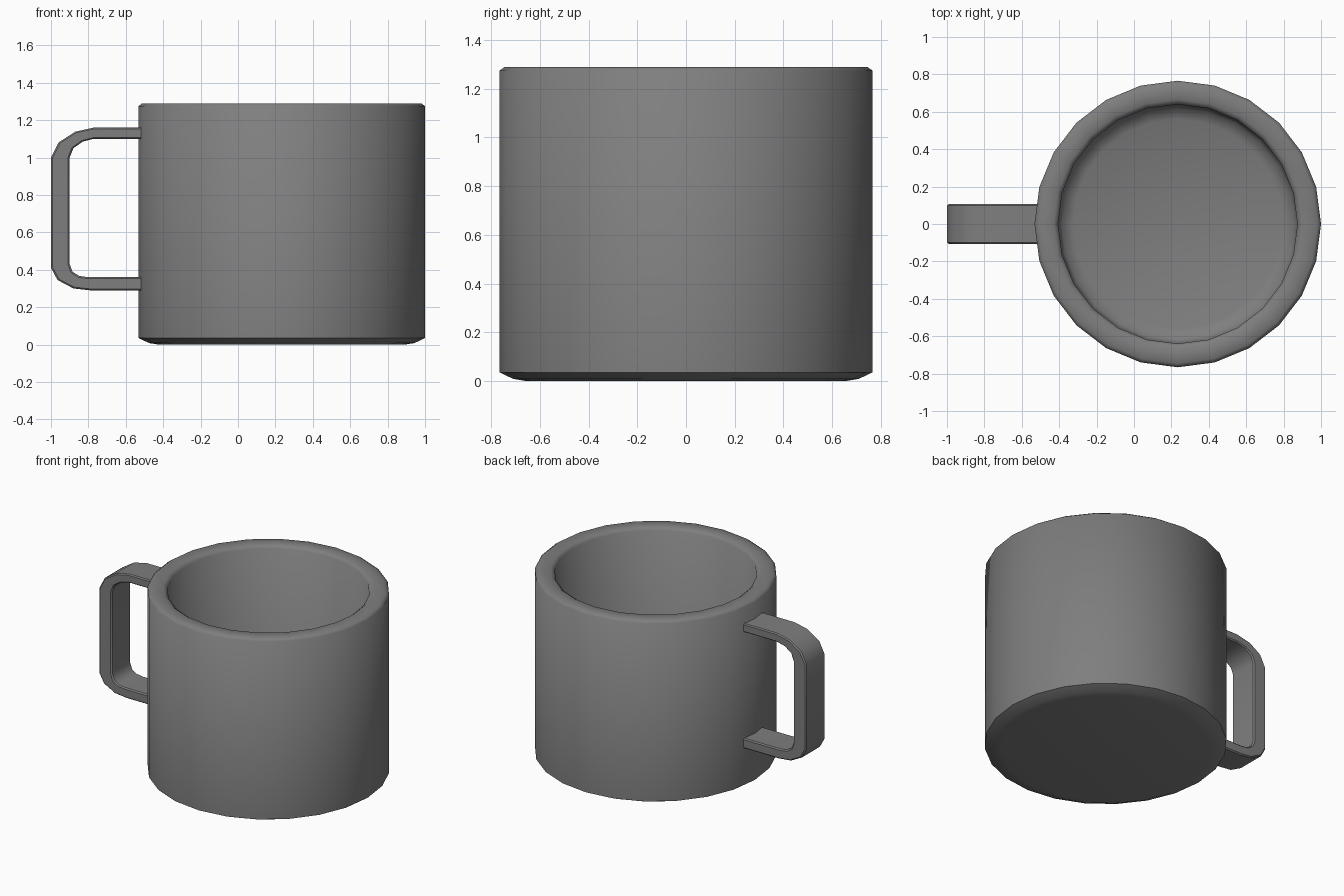
import bpy, bmesh
from math import sin, cos, pi, radians

cube = bpy.data.objects.get("Cube")
if cube:
    bpy.data.objects.remove(cube, do_unlink=True)

grey = bpy.data.materials.new("mid_grey")
grey.use_nodes = True
colour = (0.21, 0.21, 0.21, 1)
grey.diffuse_color = colour
grey.node_tree.nodes["Principled BSDF"].inputs["Base Color"].default_value = colour


def finish(bm, name, angle):
    bmesh.ops.recalc_face_normals(bm, faces=bm.faces)
    mesh = bpy.data.meshes.new(name)
    bm.to_mesh(mesh)
    bm.free()
    mesh.materials.append(grey)
    obj = bpy.data.objects.new(name, mesh)
    bpy.context.collection.objects.link(obj)
    bpy.ops.object.select_all(action="DESELECT")
    obj.select_set(True)
    bpy.context.view_layer.objects.active = obj
    bpy.ops.object.shade_smooth_by_angle(angle=radians(angle))
    return obj


# Cup body: outer wall, rounded rim, inner wall and floor as one turned profile
SIDES, CENTRE_X = 24, 0.234
profile = [(0.66, 0), (0.71, 0.008), (0.766, 0.035), (0.766, 1.275), (0.745, 1.29),
           (0.665, 1.29), (0.64, 1.272), (0.64, 0.17), (0.62, 0.125), (0.56, 0.1)]
bm = bmesh.new()
rings = [[bm.verts.new((CENTRE_X + r * cos(2 * pi * i / SIDES), r * sin(2 * pi * i / SIDES), z))
          for i in range(SIDES)] for r, z in profile]
for a, b in zip(rings, rings[1:]):
    for i in range(SIDES):
        j = (i + 1) % SIDES
        bm.faces.new((a[i], a[j], b[j], b[i]))
bm.faces.new(rings[0])
bm.faces.new(rings[-1])
finish(bm, "cup_body", 60)

# Handle: a flat strap following matching outer and inner paths
HALF_WIDTH = 0.106
outer = [(-0.48, 1.16), (-0.77, 1.16), (-0.87, 1.138), (-0.96, 1.08), (-1, 1.0),
         (-1, 0.41), (-0.965, 0.345), (-0.88, 0.3), (-0.79, 0.29), (-0.48, 0.29)]
inner = [(-0.48, 1.1), (-0.77, 1.1), (-0.83, 1.085), (-0.88, 1.05), (-0.9, 1.0),
         (-0.9, 0.43), (-0.885, 0.39), (-0.85, 0.367), (-0.8, 0.36), (-0.48, 0.36)]
bm = bmesh.new()
loops = []
for (ox, oz), (ix, iz) in zip(outer, inner):
    corners = ((ox, -HALF_WIDTH, oz), (ox, HALF_WIDTH, oz),
               (ix, HALF_WIDTH, iz), (ix, -HALF_WIDTH, iz))
    loops.append([bm.verts.new(c) for c in corners])
for a, b in zip(loops, loops[1:]):
    for i in range(4):
        j = (i + 1) % 4
        bm.faces.new((a[i], a[j], b[j], b[i]))
bm.faces.new(loops[0])
bm.faces.new(loops[-1])
handle = finish(bm, "handle", 40)
bevel = handle.modifiers.new("soft_edges", "BEVEL")
bevel.width = 0.008
bevel.segments = 1
bevel.limit_method = "ANGLE"
bevel.angle_limit = radians(60)
